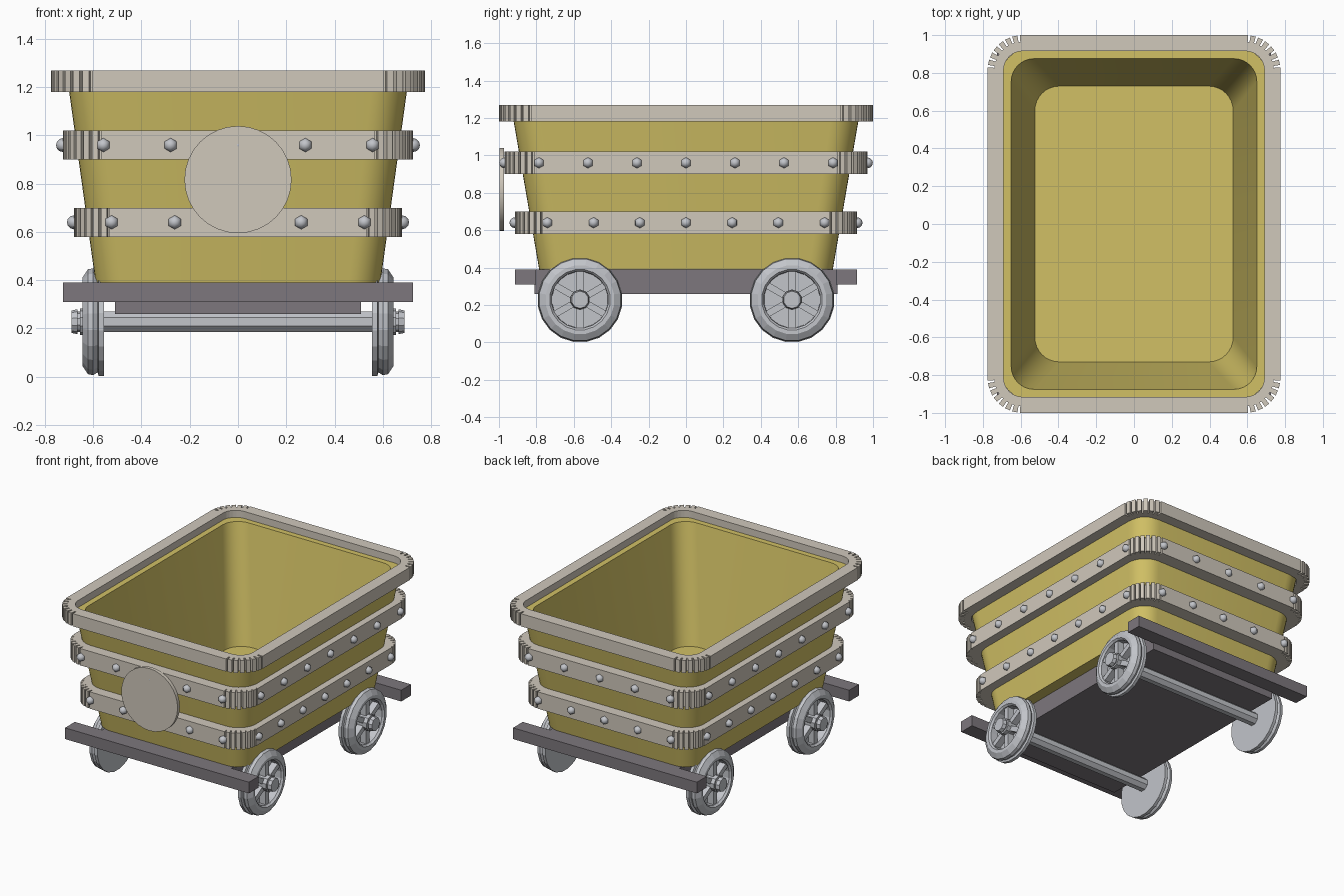
import bpy, bmesh
from math import pi, sin, cos, radians
from mathutils import Matrix

cube = bpy.data.objects.get("Cube")
if cube:
    bpy.data.objects.remove(cube, do_unlink=True)


def material(name, rgb):
    m = bpy.data.materials.new(name)
    m.use_nodes = True
    m.diffuse_color = (*rgb, 1)
    m.node_tree.nodes["Principled BSDF"].inputs["Base Color"].default_value = (*rgb, 1)
    return m


YELLOW = material("yellow_paint", (0.64, 0.53, 0.13))
TRIM = material("pale_trim", (0.63, 0.58, 0.50))
FRAME = material("dark_frame", (0.205, 0.185, 0.205))
STEEL = material("steel", (0.54, 0.555, 0.59))


def finish(bm, name, mat, smooth=None):
    bmesh.ops.recalc_face_normals(bm, faces=bm.faces)
    mesh = bpy.data.meshes.new(name)
    bm.to_mesh(mesh)
    bm.free()
    mesh.materials.append(mat)
    ob = bpy.data.objects.new(name, mesh)
    bpy.context.collection.objects.link(ob)
    if smooth:
        bpy.ops.object.select_all(action='DESELECT')
        ob.select_set(True)
        bpy.context.view_layer.objects.active = ob
        bpy.ops.object.shade_smooth_by_angle(angle=radians(smooth))
    return ob


def loft(bm, loops, closed=False):
    """Skin a list of equal point loops; cap the ends or join them."""
    rings = [[bm.verts.new(p) for p in loop] for loop in loops]
    pairs = list(zip(rings, rings[1:]))
    if closed:
        pairs.append((rings[-1], rings[0]))
    for a, b in pairs:
        for i in range(len(a)):
            j = (i + 1) % len(a)
            bm.faces.new((a[i], a[j], b[j], b[i]))
    if not closed:
        bm.faces.new(rings[0])
        bm.faces.new(rings[-1])


def box(bm, size, centre, rot=Matrix()):
    bmesh.ops.create_cube(bm, size=1, matrix=Matrix.Translation(centre) @ rot
                          @ Matrix.Diagonal((*size, 1)))


# Corner steps as (angle, notch flag), shared by all banded outlines
NOTCHES = 7
PITCH = (pi / 2) / NOTCHES
STEPS = [(0, 0)]
for k in range(NOTCHES):
    mid = (k + 0.5) * PITCH
    lo, hi = mid - 0.15 * PITCH, mid + 0.15 * PITCH
    STEPS += [(lo, 0), (lo, 1), (hi, 1), (hi, 0)]
STEPS.append((pi / 2, 0))
PLAIN = [(i * pi / 16, 0) for i in range(9)]


def rounded(hx, hy, r, z, steps=PLAIN, depth=0):
    pts = []
    for q, (sx, sy) in enumerate(((1, 1), (-1, 1), (-1, -1), (1, -1))):
        for a, notch in steps:
            t, rad = a + q * pi / 2, r - depth * notch
            pts.append((sx * (hx - r) + rad * cos(t), sy * (hy - r) + rad * sin(t), z))
    return pts


# Tub
bm = bmesh.new()
loft(bm, [rounded(0.59, 0.785, 0.13, 0.39), rounded(0.705, 0.928, 0.15, 1.22),
          rounded(0.65, 0.875, 0.12, 1.22), rounded(0.525, 0.73, 0.13, 0.42)])
finish(bm, "tub", YELLOW, 30)


# Rim and bands with notched corners
def band(name, outer, inner, r_out, r_in, z0, z1):
    bm = bmesh.new()
    out = [rounded(*outer, r_out, z, STEPS, 0.035) for z in (z0, z1)]
    inn = [rounded(*inner, r_in, z, STEPS) for z in (z1, z0)]
    loft(bm, out + inn, closed=True)
    finish(bm, name, TRIM)


band("top_rim", (0.775, 1.0), (0.69, 0.915), 0.185, 0.10, 1.18, 1.27)
band("upper_band", (0.725, 0.97), (0.64, 0.855), 0.17, 0.12, 0.90, 1.02)
band("lower_band", (0.68, 0.915), (0.595, 0.80), 0.16, 0.12, 0.58, 0.70)


# Rivets along each band
def rivets(name, hx, hy, gap_x, gap_y, z):
    bm = bmesh.new()

    def rivet(x, y, rot):
        bmesh.ops.create_uvsphere(bm, u_segments=6, v_segments=6, radius=0.029,
                                  matrix=Matrix.Translation((x, y, z)) @ rot)
    for s in (-1, 1):
        for i in range(-2, 3):
            rivet(i * gap_x, s * hy, Matrix.Rotation(pi / 2, 4, 'X'))
        for i in range(-3, 4):
            rivet(s * hx, i * gap_y, Matrix.Rotation(pi / 2, 4, 'X')
                  @ Matrix.Rotation(pi / 2, 4, 'Y'))
    finish(bm, name, STEEL, 60)


rivets("upper_rivets", 0.725, 0.97, 0.279, 0.262, 0.96)
rivets("lower_rivets", 0.68, 0.915, 0.262, 0.247, 0.64)

# Round front plate
bm = bmesh.new()
bmesh.ops.create_cone(bm, cap_ends=True, segments=32, radius1=0.222, radius2=0.222, depth=0.025,
                      matrix=Matrix.Translation((0, -0.985, 0.817)) @ Matrix.Rotation(pi / 2, 4, 'X'))
finish(bm, "front_plate", TRIM, 30)

# Chassis
bm = bmesh.new()
box(bm, (1.02, 1.62, 0.13), (0, 0, 0.325))
finish(bm, "chassis_bed", FRAME)
for name, s in (("front_beam", -1), ("back_beam", 1)):
    bm = bmesh.new()
    box(bm, (1.45, 0.11, 0.08), (0, s * 0.858, 0.35))
    finish(bm, name, FRAME)

# Wheels and axles, turned around the x axis
WHEEL_Z, WHEEL_Y = 0.228, 0.567
WHEEL = [(0.555, 0.228), (0.577, 0.228), (0.582, 0.212), (0.6, 0.224), (0.622, 0.22),
         (0.645, 0.185), (0.645, 0.163), (0.632, 0.152), (0.58, 0.15)]
HUB = [(0.57, 0.055), (0.655, 0.055), (0.655, 0.042), (0.665, 0.042), (0.665, 0.052), (0.69, 0.046)]


def turned(bm, profile, sides, side, y):
    loft(bm, [[(side * x, y + r * cos(2 * pi * (i + 0.5) / sides),
                WHEEL_Z + r * sin(2 * pi * (i + 0.5) / sides)) for i in range(sides)]
              for x, r in profile])


for end, y in (("front", -WHEEL_Y), ("back", WHEEL_Y)):
    bm = bmesh.new()
    turned(bm, [(-0.57, 0.046), (0.57, 0.046)], 8, 1, y)
    finish(bm, end + "_axle", STEEL)
    for label, side in (("left", 1), ("right", -1)):
        bm = bmesh.new()
        turned(bm, WHEEL, 20, side, y)
        turned(bm, HUB, 10, side, y)
        for k in range(6):
            rot = Matrix.Rotation(k * pi / 3, 4, 'X')
            off = rot @ Matrix.Translation((0, 0, 0.1))
            box(bm, (0.05, 0.036, 0.125),
                (side * 0.602, y + off.translation.y, WHEEL_Z + off.translation.z), rot)
        finish(bm, f"{end}_{label}_wheel", STEEL)
